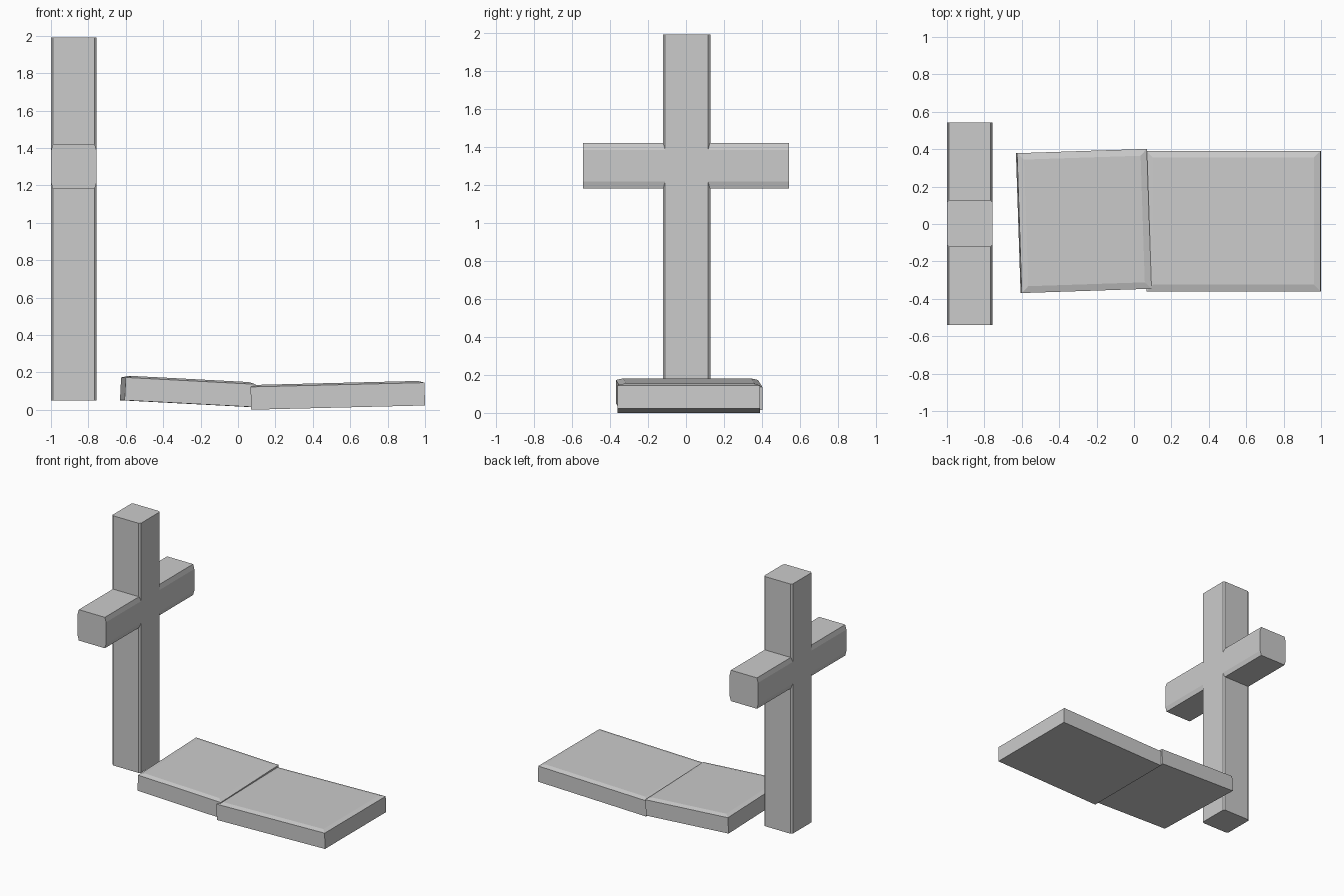
import bpy, bmesh
from math import radians
from mathutils import Matrix, Vector

if "Cube" in bpy.data.objects:
    bpy.data.objects.remove(bpy.data.objects["Cube"])


def make_object(name, bm):
    bmesh.ops.recalc_face_normals(bm, faces=bm.faces)
    mesh = bpy.data.meshes.new(name)
    bm.to_mesh(mesh)
    bm.free()
    obj = bpy.data.objects.new(name, mesh)
    bpy.context.collection.objects.link(obj)
    return obj


def beam(name, half_x, half_w, cx, cw, start, end, place):
    """Chamfered bar: octagonal section swept from start to end."""
    section = []
    for sx, sw, first in ((1, 1, 0), (-1, 1, 1), (-1, -1, 0), (1, -1, 1)):
        pair = [(sx * half_x, sw * (half_w - cw)), (sx * (half_x - cx), sw * half_w)]
        section += pair[::-1] if first else pair
    bm = bmesh.new()
    face = bm.faces.new([bm.verts.new(place(x, w, start)) for x, w in section])
    ext = bmesh.ops.extrude_face_region(bm, geom=[face], use_keep_orig=True)
    shift = Vector(place(0, 0, end)) - Vector(place(0, 0, start))
    bmesh.ops.translate(bm, vec=shift,
                        verts=[v for v in ext["geom"] if isinstance(v, bmesh.types.BMVert)])
    return make_object(name, bm)


def slab(name, length, width, location, tilt, turn):
    """Flat stone with a shallow bevelled top; location is the underside centre."""
    edge, rise, inset = 0.122, 0.010, 0.05
    bm = bmesh.new()
    bmesh.ops.create_cube(bm, size=1, matrix=Matrix.Translation((0, 0, edge / 2))
                          @ Matrix.Diagonal((length, width, edge, 1)))
    top = [f for f in bm.faces if f.normal.z > 0.9]
    bmesh.ops.inset_region(bm, faces=top, thickness=inset, depth=0)
    bmesh.ops.translate(bm, verts=top[0].verts, vec=(0, 0, rise))
    bm.transform(Matrix.Translation(location) @ Matrix.Rotation(radians(turn), 4, 'Z')
                 @ Matrix.Rotation(radians(tilt), 4, 'Y'))
    return make_object(name, bm)


# Upright cross: post and arm joined into one clean shell
CX = -0.878
post = beam("cross", 0.122, 0.125, 0.012, 0.012, 0.05, 1.99,
            lambda x, w, t: (CX + x, 0.003 + w, t))
arm = beam("cross_arm_cutter", 0.122, 0.12, 0.010, 0.036, -0.541, 0.543,
           lambda x, w, t: (CX + x, t, 1.30 + w))
arm.hide_render = True
join = post.modifiers.new("join_arm", 'BOOLEAN')
join.operation = 'UNION'
join.solver = 'EXACT'
join.object = arm
bpy.context.view_layer.objects.active = post
bpy.ops.object.modifier_apply(modifier=join.name)
bpy.data.objects.remove(arm)

# Two slightly sunken, tilted grave slabs
slab("foot_slab", 0.93, 0.75, (0.535, 0.015, 0.012), -1.4, 0)
slab("head_slab", 0.695, 0.748, (-0.272, 0.016, 0.033), 3.0, 1.9)
